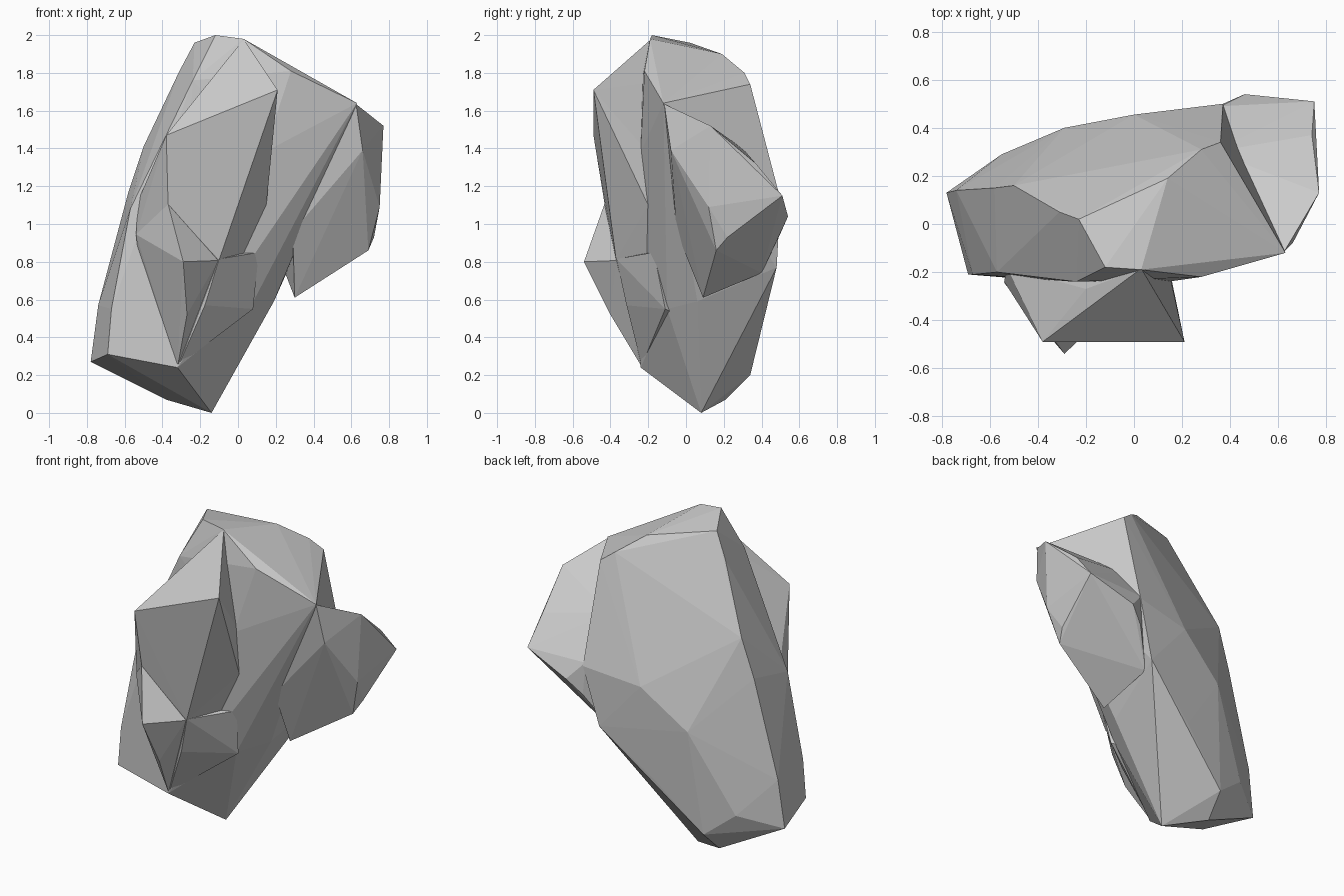
import bpy, bmesh


def boulder(name, points):
    """Faceted stone lump: convex hull around a few corner points."""
    bm = bmesh.new()
    verts = [bm.verts.new(p) for p in points]
    hull = bmesh.ops.convex_hull(bm, input=verts)
    junk = set(hull["geom_interior"]) | set(hull["geom_unused"])
    bmesh.ops.delete(bm, geom=[g for g in junk if isinstance(g, bmesh.types.BMVert)],
                     context="VERTS")
    bmesh.ops.recalc_face_normals(bm, faces=bm.faces)
    mesh = bpy.data.meshes.new(name)
    bm.to_mesh(mesh)
    bm.free()
    ob = bpy.data.objects.new(name, mesh)
    bpy.context.collection.objects.link(ob)
    return ob


# Main leaning slab
rock = boulder("rock", [
    # crown and upper edges
    (-0.12, -0.18, 2.0), (0.03, -0.19, 1.98), (-0.23, 0.02, 1.96), (0.14, 0.19, 1.9),
    (0.28, 0.31, 1.8), (0.36, 0.34, 1.74), (0.28, -0.22, 1.81), (0.63, -0.12, 1.64),
    (-0.24, -0.24, 1.76),
    # left edges
    (-0.31, 0.05, 1.81), (-0.5, 0.16, 1.41), (-0.58, 0.15, 1.17), (-0.57, -0.2, 1.08),
    (-0.74, 0.14, 0.57), (-0.78, 0.13, 0.27), (-0.69, -0.21, 0.31), (-0.67, -0.21, 0.55),
    # foot
    (-0.14, 0.08, 0.0), (-0.38, 0.21, 0.07), (-0.36, 0.34, 0.2), (-0.32, -0.24, 0.24),
    (0.05, 0.26, 0.37), (-0.06, 0.41, 0.5), (0.19, 0.06, 0.59), (-0.55, 0.29, 0.35),
    # back and front bulges
    (0.27, 0.48, 0.77), (0.37, 0.5, 1.13), (-0.29, 0.40, 0.85), (0.0, 0.455, 1.08),
    (0.06, -0.1, 0.55), (0.16, -0.19, 1.1), (0.14, -0.24, 1.38),
])

lumps = [
    # Overhanging front ridge
    boulder("front_ridge", [
        (0.21, -0.49, 1.71), (-0.38, -0.49, 1.47), (0.03, -0.185, 1.978), (-0.2, -0.27, 1.69),
        (-0.37, -0.43, 1.1), (-0.10, -0.37, 0.81), (0.15, -0.22, 1.4), (0.08, -0.2, 1.75),
        (0.15, -0.2, 1.1), (-0.53, -0.18, 1.12), (-0.54, -0.24, 0.94),
        (-0.15, 0.05, 1.2), (-0.1, 0.0, 0.8), (0.07, -0.12, 0.8),
    ]),
    # Rib running down from the ridge to the foot
    boulder("lower_rib", [
        (-0.1, -0.368, 0.815), (-0.175, -0.315, 0.57), (-0.315, -0.235, 0.25),
        (0.08, -0.11, 0.55), (0.11, -0.17, 0.85), (-0.2, 0.0, 0.4), (-0.1, 0.0, 0.9),
        (0.0, 0.0, 0.5), (-0.2, -0.25, 0.8),
    ]),
    # Pointed lower front
    boulder("front_foot", [
        (-0.54, -0.245, 0.945), (-0.29, -0.54, 0.8), (-0.32, -0.235, 0.245),
        (-0.37, -0.432, 1.105), (-0.105, -0.368, 0.807),
        (-0.27, -0.40, 0.52), (-0.3, 0.1, 0.6), (-0.3, 0.0, 1.1), (-0.5, -0.1, 0.6),
    ]),
    # Right shoulder
    boulder("right_shoulder", [
        (0.77, 0.13, 1.52), (0.625, -0.115, 1.635), (0.74, 0.37, 1.32), (0.75, 0.51, 1.15),
        (0.46, 0.54, 1.04), (0.72, 0.22, 0.93), (0.37, 0.5, 0.95), (0.69, 0.16, 0.86),
        (0.30, 0.09, 0.61), (0.75, 0.12, 1.09), (0.48, 0.0, 1.12), (0.36, 0.49, 1.15),
        (0.33, 0.3, 1.4), (0.25, 0.4, 0.74), (0.66, -0.08, 1.39), (0.29, -0.05, 0.96),
    ]),
]

# Fuse the lumps into one stone
for lump in lumps:
    lump.hide_render = True
    mod = rock.modifiers.new("fuse_" + lump.name, "BOOLEAN")
    mod.operation = "UNION"
    mod.solver = "EXACT"
    mod.object = lump
bpy.context.view_layer.update()
fused = bpy.data.meshes.new_from_object(
    rock.evaluated_get(bpy.context.evaluated_depsgraph_get()))
rock.modifiers.clear()
rock.data = fused
for lump in lumps:
    bpy.data.objects.remove(lump)
